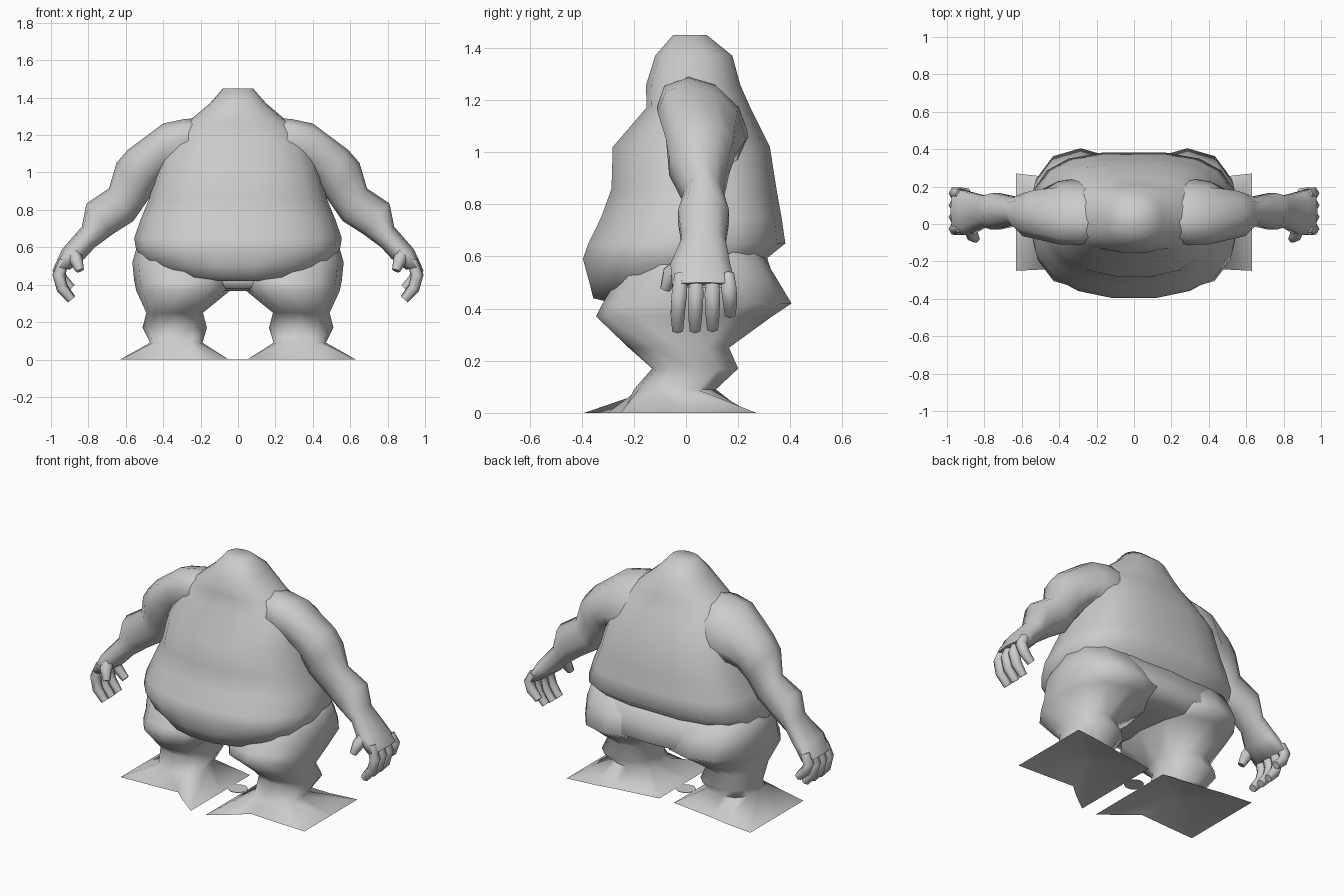
import bpy, bmesh, math
from mathutils import Vector

cube = bpy.data.objects.get("Cube")
if cube:
    bpy.data.objects.remove(cube)

skin = bpy.data.materials.new("grey_skin")
skin.use_nodes = True
GREY = (0.6, 0.6, 0.6, 1)
skin.diffuse_color = GREY
skin.node_tree.nodes["Principled BSDF"].inputs["Base Color"].default_value = GREY


def loft(name, rings, mirror=True, angle=100):
    """Skin a list of equal-length point rings and cap both ends."""
    bm = bmesh.new()
    loops = [[bm.verts.new(p) for p in ring] for ring in rings]
    n = len(loops[0])
    for a, b in zip(loops, loops[1:]):
        for i in range(n):
            j = (i + 1) % n
            bm.faces.new((a[i], a[j], b[j], b[i]))
    bm.faces.new(loops[0])
    bm.faces.new(loops[-1])
    bmesh.ops.recalc_face_normals(bm, faces=bm.faces)
    mesh = bpy.data.meshes.new(name)
    bm.to_mesh(mesh)
    bm.free()
    mesh.materials.append(skin)
    obj = bpy.data.objects.new(name, mesh)
    bpy.context.collection.objects.link(obj)
    if mirror:
        obj.modifiers.new("Mirror", 'MIRROR')
    bpy.ops.object.select_all(action='DESELECT')
    obj.select_set(True)
    bpy.context.view_layer.objects.active = obj
    bpy.ops.object.shade_smooth_by_angle(angle=math.radians(angle))


def oval(n, front, back):
    """Unit rounded outline; a higher power gives squarer corners."""
    for i in range(n):
        c, s = math.cos(math.tau * i / n), math.sin(math.tau * i / n)
        e = 2 / (back if s > 0 else front)
        yield math.copysign(abs(c) ** e, c), math.copysign(abs(s) ** e, s)


def flat_ring(z, x0, x1, y0, y1, n=12, front=2.3, back=2.3):
    return [((x0 + x1) / 2 + (x1 - x0) / 2 * u, (y0 + y1) / 2 + (y1 - y0) / 2 * v, z)
            for u, v in oval(n, front, back)]


def limb_ring(top, low, y0, y1, lean=0):
    """Ring between an upper and a lower x-z point; lean pushes the lower side back."""
    t, l = Vector((top[0], 0, top[1])), Vector((low[0], 0, low[1]))
    return [(t + l) / 2 + (t - l) / 2 * u
            + Vector((0, (y0 + y1) / 2 + (y1 - y0) / 2 * v - lean * u, 0))
            for u, v in oval(10, 2.1, 2.1)]


def finger(name, path, radii):
    """Tapered bent tube."""
    pts = [Vector(p) for p in path]
    rings = []
    for i, p in enumerate(pts):
        d = (pts[min(i + 1, len(pts) - 1)] - pts[max(i - 1, 0)]).normalized()
        side = Vector((0, 1, 0))
        side = (side - d * side.dot(d)).normalized()
        out = d.cross(side)
        rings.append([p + (out * u + side * v) * radii[i] for u, v in oval(6, 2, 2)])
    loft(name, rings, angle=65)


# Torso: z, half width, front y, back y
torso = [(0.42, 0.18, -0.28, 0.20), (0.44, 0.36, -0.36, 0.27), (0.50, 0.48, -0.375, 0.29),
         (0.59, 0.545, -0.40, 0.31), (0.65, 0.555, -0.38, 0.385), (0.75, 0.52, -0.33, 0.37),
         (0.86, 0.475, -0.29, 0.35), (1.02, 0.43, -0.285, 0.325), (1.17, 0.38, -0.155, 0.25),
         (1.26, 0.28, -0.155, 0.21), (1.37, 0.15, -0.12, 0.18), (1.45, 0.08, -0.05, 0.08)]
loft("torso", [flat_ring(z, -w, w, f, b, 18, 2.3, 3 if z < 1.1 else 2.2)
               for z, w, f, b in torso], mirror=False)

# Pelvis joins the buttocks below the back fold
pelvis = [(0.63, 0.50, -0.10, 0.30), (0.52, 0.53, -0.16, 0.335), (0.43, 0.50, -0.22, 0.38),
          (0.38, 0.30, -0.20, 0.29), (0.365, 0.12, -0.12, 0.18)]
loft("pelvis", [flat_ring(z, -w, w, f, b, 16, 2.3, 3) for z, w, f, b in pelvis], mirror=False)

# Legs: z, inner x, outer x, front y, back y, then the flared hollow sole
leg = [(0.64, 0.08, 0.53, -0.15, 0.27), (0.52, 0.02, 0.565, -0.26, 0.345),
       (0.42, 0.015, 0.555, -0.32, 0.405), (0.37, 0.04, 0.545, -0.345, 0.33),
       (0.25, 0.187, 0.49, -0.22, 0.165), (0.17, 0.166, 0.51, -0.13, 0.20),
       (0.09, 0.19, 0.47, -0.20, 0.115)]
sole = [(0.63, 0.01), (0.63, 0.27), (0.45, 0.25), (0.34, 0.23), (0.20, 0.21), (0.05, 0.19),
        (0.05, -0.10), (0.05, -0.39), (0.17, -0.30), (0.25, -0.23), (0.42, -0.24), (0.63, -0.25)]
loft("legs", [flat_ring(*r) for r in leg] + [[(x, y, 0) for x, y in sole],
                                             flat_ring(0.05, 0.28, 0.38, -0.05, 0.05)])

# Arms: upper point, lower point, front y, back y, lean
arm = [((0.10, 1.30), (0.12, 0.97), -0.07, 0.17, 0.03), ((0.29, 1.285), (0.30, 0.95), -0.10, 0.23, 0.06),
       ((0.40, 1.262), (0.41, 0.94), -0.10, 0.22, 0.05), ((0.59, 1.12), (0.44, 0.91), -0.08, 0.19, 0.01),
       ((0.65, 1.05), (0.49, 0.84), -0.07, 0.17), ((0.69, 0.914), (0.56, 0.74), -0.01, 0.145),
       ((0.81, 0.834), (0.67, 0.67), -0.035, 0.17), ((0.835, 0.71), (0.765, 0.60), -0.02, 0.155),
       ((0.94, 0.59), (0.82, 0.54), -0.065, 0.175), ((0.982, 0.50), (0.90, 0.48), -0.06, 0.195)]
loft("arms", [limb_ring(*r) for r in arm])

# Fingers and thumbs
for i, drop in enumerate((0, 0, 0.005, 0.06)):
    y = -0.02 + 0.06 * i
    spread = -0.012 + 0.007 * i
    finger(f"finger_{i + 1}",
           [(0.93, y, 0.53), (0.958, y + spread / 2, 0.45 + drop * 0.4),
            (0.94, y + spread, 0.38 + drop * 0.8), (0.89, y + spread, 0.32 + drop)],
           (0.028, 0.034, 0.031, 0.024))
finger("thumb", [(0.88, 0.0, 0.58), (0.865, -0.06, 0.53), (0.845, -0.08, 0.475)],
       (0.036, 0.036, 0.022))

# Small ground disc between the feet
loft("ground_disc", [flat_ring(z, -0.055, 0.055, -0.055, 0.055, 16, 2, 2) for z in (0, 0.003)],
     mirror=False, angle=30)
